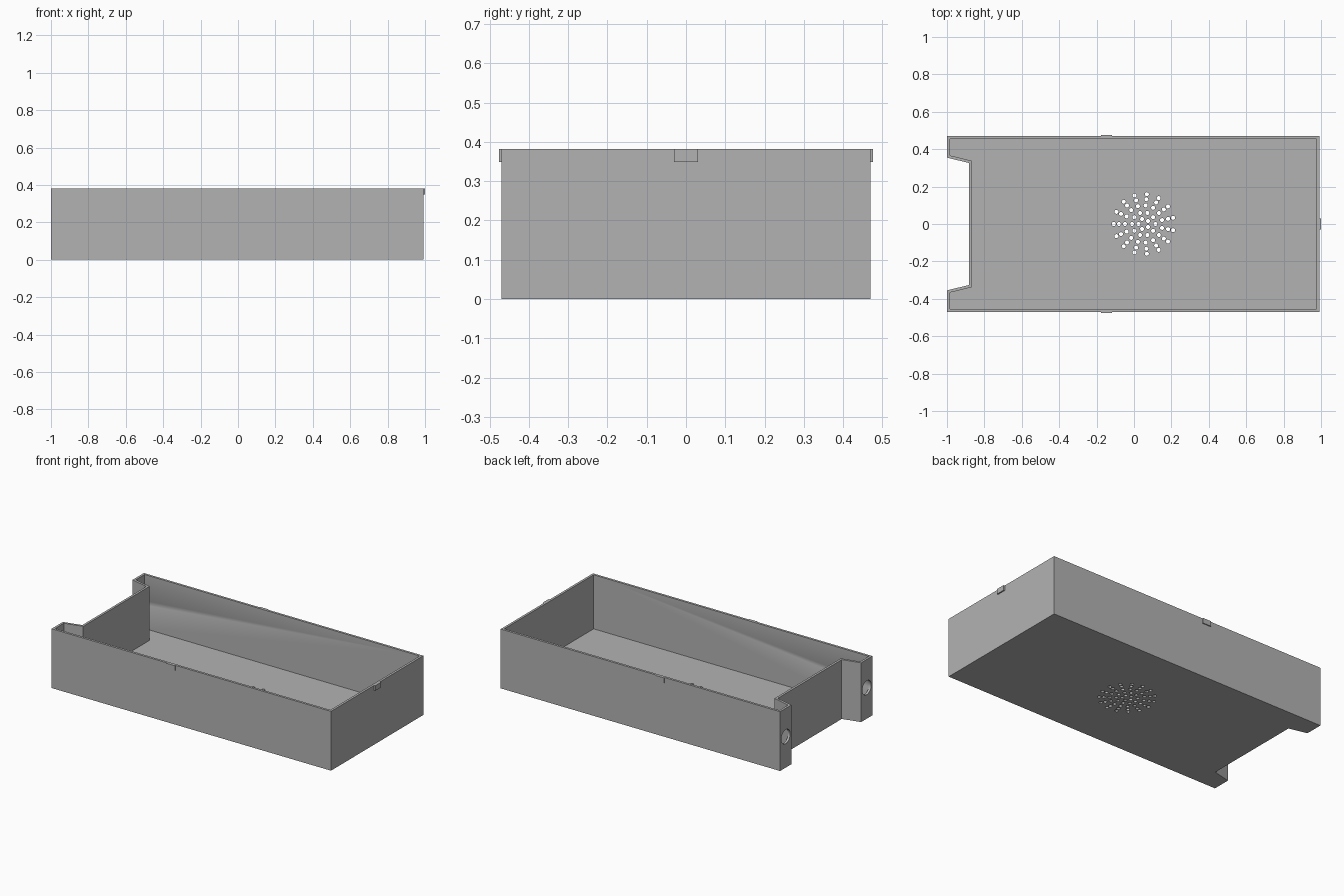
import bpy
import bmesh
from math import cos, sin, tau, pi
from mathutils import Matrix, Vector

cube = bpy.data.objects.get("Cube")
if cube:
    bpy.data.objects.remove(cube, do_unlink=True)

HEIGHT = 0.382
FLOOR = 0.034
WALL = 0.015
HALF_Y = 0.47
END_X = 0.992

grey = bpy.data.materials.new("plain_grey")
grey.use_nodes = True
grey.diffuse_color = (0.45, 0.45, 0.45, 1)
grey.node_tree.nodes["Principled BSDF"].inputs["Base Color"].default_value = grey.diffuse_color


def make_object(name, bm):
    bmesh.ops.recalc_face_normals(bm, faces=bm.faces)
    mesh = bpy.data.meshes.new(name)
    bm.to_mesh(mesh)
    bm.free()
    mesh.materials.append(grey)
    obj = bpy.data.objects.new(name, mesh)
    bpy.context.collection.objects.link(obj)
    return obj


def add_cylinder(bm, centre, radius, depth, segments, along_x=False):
    matrix = Matrix.Translation(centre)
    if along_x:
        matrix = matrix @ Matrix.Rotation(pi / 2, 4, "Y")
    bmesh.ops.create_cone(bm, cap_ends=True, segments=segments, radius1=radius,
                          radius2=radius, depth=depth, matrix=matrix)


def add_plate(name, centre, size):
    bm = bmesh.new()
    bmesh.ops.create_cube(bm, size=1, matrix=Matrix.Translation(centre) @ Matrix.Diagonal((*size, 1)))
    return make_object(name, bm)


# Tray: outline with a tapered notch in one end, raised, then hollowed from the top
half = [(END_X, HALF_Y), (-1, HALF_Y), (-1, 0.355), (-0.882, 0.326)]
outline = half + [(x, -y) for x, y in reversed(half)]
bm = bmesh.new()
base = bm.faces.new([bm.verts.new((x, y, 0)) for x, y in outline])
raised = bmesh.ops.extrude_face_region(bm, geom=[base], use_keep_orig=True)["geom"]
bmesh.ops.translate(bm, vec=(0, 0, HEIGHT),
                    verts=[v for v in raised if isinstance(v, bmesh.types.BMVert)])
bmesh.ops.recalc_face_normals(bm, faces=bm.faces)
top = max(bm.faces, key=lambda f: f.calc_center_median().z)
bmesh.ops.inset_individual(bm, faces=[top], thickness=WALL, use_even_offset=True)
well = bmesh.ops.extrude_discrete_faces(bm, faces=[top])["faces"][0]
bmesh.ops.translate(bm, vec=(0, 0, FLOOR - HEIGHT), verts=well.verts)
tray = make_object("tray", bm)

# Cutters: round ports in the two arms and a perforated disc in the floor
bm = bmesh.new()
for side in (-1, 1):
    add_cylinder(bm, Vector((-1, side * 0.4125, 0.2)), 0.045, 0.036, 40, along_x=True)
for ring_radius, count in ((0.16, 15), (0.133, 15), (0.1, 15), (0.062, 10), (0.028, 5)):
    for i in range(count):
        a = pi + i * tau / count
        spot = Vector((0.052 + ring_radius * cos(a), ring_radius * sin(a), FLOOR / 2))
        add_cylinder(bm, spot, 0.011, FLOOR * 2, 12)
cutter = make_object("hole_cutter", bm)
cutter.hide_render = True

cut = tray.modifiers.new("holes", "BOOLEAN")
cut.operation = "DIFFERENCE"
cut.solver = "EXACT"
cut.object = cutter
bpy.context.view_layer.objects.active = tray
tray.select_set(True)
bpy.ops.object.modifier_apply(modifier=cut.name)
bpy.data.objects.remove(cutter, do_unlink=True)
bpy.ops.object.shade_smooth_by_angle()

# Small catches along the rim
TAB_H = 0.033
tab_z = HEIGHT - TAB_H / 2
add_plate("end_catch", (END_X + 0.002, 0, tab_z), (0.012, 0.06, TAB_H))
for name, side in (("front_catch", -1), ("back_catch", 1)):
    add_plate(name, (-0.147, side * (HALF_Y + 0.001), tab_z), (0.06, 0.01, TAB_H))
